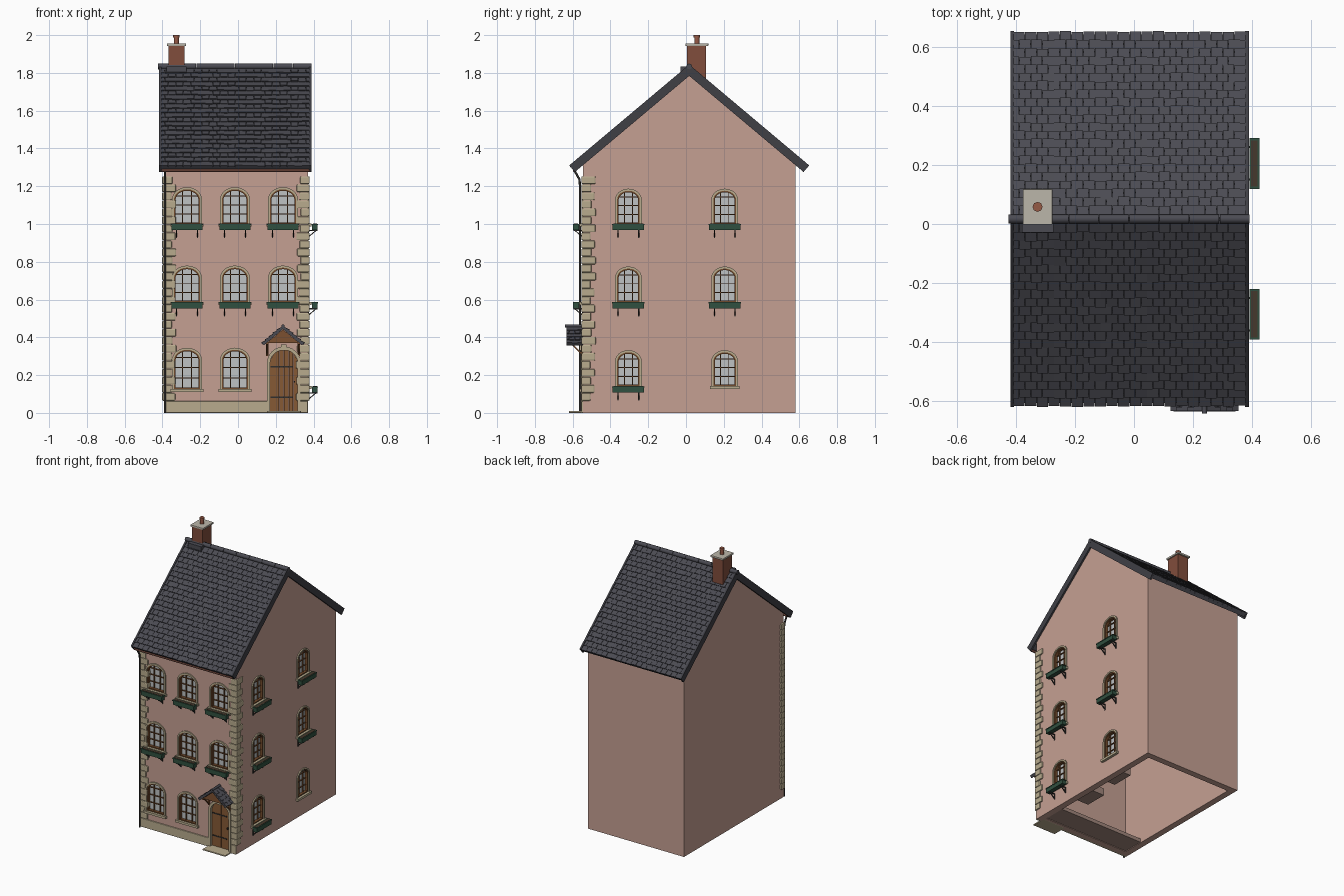
import bpy, bmesh, math, random
from mathutils import Matrix, Vector

if "Cube" in bpy.data.objects:
    bpy.data.objects.remove(bpy.data.objects["Cube"])
random.seed(4)

PINK, SLATE, STONE = (.56, .35, .29), (.07, .07, .085), (.48, .41, .27)
WOOD, GREEN, BRICK = (.17, .07, .025), (.03, .08, .05), (.22, .075, .045)
GLASS, IRON = (.52, .54, .55), (.03, .028, .026)
X0, X1, Y0, Y1 = -.39, .37, -.545, .58      # wall faces
RY, EZ, RZ = .017, 1.283, 1.80              # ridge y, eave and ridge underside

def frame(o, u, d, z):
    m = Matrix((u, d, z)).transposed().to_4x4()
    m.translation = o
    return m

WORLD = Matrix.Identity(4)
FRONT = frame((0, Y0, 0), (1, 0, 0), (0, -1, 0), (0, 0, 1))   # u along wall, d outwards
RIGHT = frame((X1, 0, 0), (0, 1, 0), (1, 0, 0), (0, 0, 1))
ACROSS = frame((0, 0, 0), (0, 1, 0), (1, 0, 0), (0, 0, 1))    # profile in y-z

def solid(bm, M, pts, d0, d1):
    a, b = [[bm.verts.new(M @ Vector((u, d, z))) for u, z in pts] for d in (d0, d1)]
    bm.faces.new(a); bm.faces.new(b)
    for i in range(len(pts)):
        bm.faces.new((a[i-1], a[i], b[i], b[i-1]))

def box(bm, M, u0, u1, d0, d1, z0, z1):
    solid(bm, M, [(u0, z0), (u1, z0), (u1, z1), (u0, z1)], d0, d1)

def ring(bm, M, outer, inner, d0, d1):
    loops = [[bm.verts.new(M @ Vector((u, d, z))) for u, z in p]
             for p, d in ((outer, d0), (outer, d1), (inner, d1), (inner, d0))]
    for k in range(4):
        a, b = loops[k-1], loops[k]
        for i in range(len(a)):
            bm.faces.new((a[i-1], a[i], b[i], b[i-1]))

def arch(c, w, z0, zt, rise, n=12):
    arc = [(c + w*math.cos(math.pi*i/n), zt - rise + rise*math.sin(math.pi*i/n)) for i in range(n+1)]
    return [(c - w, z0), (c + w, z0)] + arc

def make(name, bm, color, bevel=0):
    bmesh.ops.recalc_face_normals(bm, faces=bm.faces)
    me = bpy.data.meshes.new(name)
    bm.to_mesh(me); bm.free()
    ob = bpy.data.objects.new(name, me)
    bpy.context.collection.objects.link(ob)
    paint(ob, color)
    if bevel:
        m = ob.modifiers.new("bevel", 'BEVEL')
        m.width, m.segments = bevel, 2
    return ob

def paint(ob, color):
    key = "mat_%.3f_%.3f_%.3f" % color
    mat = bpy.data.materials.get(key) or bpy.data.materials.new(key)
    mat.diffuse_color = (*color, 1)
    mat.use_nodes = True
    mat.node_tree.nodes["Principled BSDF"].inputs["Base Color"].default_value = mat.diffuse_color
    ob.data.materials.append(mat)

def pipe(name, pts, r, color):
    cu = bpy.data.curves.new(name, 'CURVE')
    cu.dimensions, cu.bevel_depth, cu.bevel_resolution, cu.use_fill_caps = '3D', r, 2, True
    sp = cu.splines.new('POLY')
    sp.points.add(len(pts) - 1)
    for p, co in zip(sp.points, pts):
        p.co = (*co, 1)
    ob = bpy.data.objects.new(name, cu)
    bpy.context.collection.objects.link(ob)
    paint(ob, color)

def slope(bm, M, L, a0, a1, rows, cols, t):
    """Roof pitch: base board plus overlapping slates. u up the slope, d along it, z normal."""
    box(bm, M, 0, L + t*.8, a0, a1, 0, t)
    p, w = L/rows, (a1 - a0)/cols
    for r in range(rows):
        for c in range(cols + r % 2):
            d0 = max(a0, a0 + (c - .5*(r % 2))*w)
            d1 = min(a1, a0 + (c + 1 - .5*(r % 2))*w)
            s = r*p - random.uniform(.001, .005)
            h = t + random.uniform(.011, .014)
            solid(bm, M, [(s, t-.002), (s, h), (s+p*1.25, t+.005), (s+p*1.25, t-.002)], d0+.0008, d1-.0008)

# windows: shared bmeshes collect the repeated parts
cut, trim, wood, glass, boxes, soil, iron = [bmesh.new() for _ in range(7)]
def window(M, c, w, z0, zt, planter):
    A = lambda k, lo=0: arch(c, w - k, z0 + lo, zt - k, w*.85 - k)
    solid(cut, M, A(.01), -.03, .05)
    ring(trim, M, A(0), A(.011), -.02, .008)
    ring(wood, M, A(.010), A(.019, .009), -.026, .001)
    solid(glass, M, A(.012), -.03, -.02)
    for k in (-1, 1):
        box(wood, M, c+k*w*.3-.0025, c+k*w*.3+.0025, -.021, -.011, z0, zt - .018)
    for k in (.27, .52, .76):
        z = z0 + k*(zt - z0)
        box(wood, M, c - w + .014, c + w - .014, -.021, -.012, z - .0025, z + .0025)
    box(trim, M, c - w - .008, c + w + .008, -.02, .018, z0 - .014, z0 + .002)
    if planter:
        box(boxes, M, c - .083, c + .083, .022, .052, z0 - .032, z0)
        box(boxes, M, c - .086, c + .086, .02, .054, z0 - .005, z0 + .001)
        box(soil, M, c - .078, c + .078, .026, .048, z0 - .01, z0 + .003)
        for k in (c - .055, c + .055):
            box(iron, M, k-.003, k+.003, 0, .05, z0 - .037, z0 - .031)
            box(iron, M, k-.003, k+.003, 0, .005, z0 - .075, z0 - .031)
            S = M @ Matrix.Translation((k, .003, z0 - .068)) @ Matrix.Rotation(math.radians(40), 4, 'X')
            box(iron, S, -.0025, .0025, 0, .052, -.0025, .0025)

for x in (-.27, -.016, .238):
    for z0, zt in ((1.0, 1.195), (.585, .78), (.125, .345)):
        if z0 > .2 or x < .2:
            window(FRONT, x, .08, z0, zt, z0 > .2)
for y in (-.305, .205):
    for z0, zt in ((1.0, 1.187), (.585, .775), (.14, .332)):
        window(RIGHT, y, .071, z0, zt, z0 > .2 or y < 0)

# door
DX, DW, DT = .243, .075, .335
solid(cut, FRONT, arch(DX, DW, -.02, DT, .07), -.03, .05)
ring(trim, FRONT, arch(DX, DW + .014, 0, DT + .016, .085), arch(DX, DW - .002, .001, DT - .002, .07), -.02, .012)
box(trim, FRONT, DX - .015, DX + .015, 0, .018, DT - .006, DT + .026)
door = bmesh.new()
top = lambda u: DT - .07 + .07*math.sqrt(max(0, 1 - (u/DW)**2))
for i in range(6):
    a, b = -DW + i*DW/3 + .001, -DW + (i + 1)*DW/3 - .001
    solid(door, FRONT, [(DX+a, .008), (DX+b, .008), (DX+b, top(b)), (DX+a, top(a))], -.028, -.008)
make("door_planks", door, (.24, .1, .035))
for z in (.08, .24):
    box(iron, FRONT, DX - .07, DX + .045, -.01, -.005, z, z + .008)
box(iron, FRONT, DX + .05, DX + .06, -.01, .004, .16, .17)

# house shell, hollow and open underneath
walls = bmesh.new()
k = (RZ - EZ)/.615
solid(walls, ACROSS, [(Y0, 0), (Y1, 0), (Y1, EZ + k*(RY+.615-Y1)), (RY, RZ), (Y0, EZ + k*(Y0-RY+.615))], X0, X1)
box(cut, WORLD, X0+.045, X1-.045, Y0+.05, Y1-.045, -.1, 1.25)
shell, cutter = make("walls", walls, PINK), make("opening_cutter", cut, PINK)
cutter.hide_render = True
mod = shell.modifiers.new("openings", 'BOOLEAN')
mod.operation, mod.solver, mod.object = 'DIFFERENCE', 'EXACT', cutter
bpy.context.view_layer.objects.active = shell
bpy.ops.object.modifier_apply(modifier=mod.name)
bpy.data.objects.remove(cutter)

inside = bmesh.new()
box(inside, WORLD, X0+.04, X1-.04, Y0+.045, Y0+.2, .004, .03)
for i in range(2):
    box(inside, WORLD, .1 - .1*i, X1-.04, Y0+.2+.15*i, Y0+.36+.15*i, .12*(i+1), .12*(i+1)+.05)
make("inner_floor_and_steps", inside, (.35, .24, .2))

for name, bm, col in (("stone_surrounds", trim, STONE), ("window_frames", wood, WOOD), ("window_panes", glass, GLASS),
                      ("flower_boxes", boxes, GREEN), ("flower_box_soil", soil, (.06, .04, .025)), ("ironwork", iron, IRON)):
    make(name, bm, col)

# plinth and doorstep
base = bmesh.new()
box(base, FRONT, X0, DX - DW - .012, -.01, .008, 0, .062)
box(base, FRONT, DX + DW + .012, X1, -.01, .008, 0, .062)
box(base, FRONT, DX - .09, DX + .09, -.03, .075, 0, .01)
make("plinth_and_doorstep", base, STONE, .003)

# corner quoins, alternating long and short
quoins = bmesh.new()
for i in range(28):
    z = .064 + i*.0425
    a, b = ((.06, .042), (.042, .065))[i % 2]
    j = random.uniform(-.004, .004)
    box(quoins, WORLD, X1 - a + j, X1 + .009, Y0 - .009, Y0 + b + j, z, z + .041)
    box(quoins, WORLD, X0 - .012, X0 + a + j, Y0 - .009, Y0 + .035, z, z + .041)
make("quoins", quoins, STONE, .006)

# main roof
L = math.hypot(.615, RZ - EZ)
co, si = .615/L, (RZ - EZ)/L
roof, verge = bmesh.new(), bmesh.new()
for s in (-1, 1):
    M = frame((0, RY + s*.61, EZ + .004), (0, -s*co, si), (1, 0, 0), (0, s*si, co))
    slope(roof, M, L, -.408, .378, 22, 20, .02)
    for x in (-.418, .376):
        box(verge, M, -.004, L + .02, x, x + .012, -.012, .034)
make("roof_slates", roof, SLATE)
make("roof_verges", verge, (.05, .05, .06))
for i in range(8):
    x = -.424 + i*.102
    pipe("ridge_tile", [(x, RY, RZ + .034), (x + .1, RY, RZ + .034)], .0155 , SLATE)

# gutter and downpipe
pipe("gutter", [(-.405, -.59, 1.284), (.378, -.59, 1.284)], .009, (.13, .05, .035))
pipe("downpipe", [(-.386, -.59, 1.28), (-.386, -.578, 1.262), (-.386, -.564, 1.235), (-.386, -.561, 1.2), (-.386, -.561, .0)], .006, IRON)

# door canopy
canopy, gable = bmesh.new(), bmesh.new()
CZ, CE, CW = .448, .362, .1
cl = math.hypot(CW, CZ - CE)
for s in (-1, 1):
    c, n = CW/cl, (CZ - CE)/cl
    M = frame((.238 + s*CW, Y0, CE - .004), (-s*c, 0, n), (0, -1, 0), (s*n, 0, c))
    slope(canopy, M, cl, 0, .088, 5, 3, .008)
    x = .238 + s*.083
    box(gable, FRONT, x - .006, x + .006, 0, .01, .3, .37)
    box(gable, FRONT, x - .006, x + .006, 0, .075, .362, .374)
    S = FRONT @ Matrix.Translation((x, .004, .308)) @ Matrix.Rotation(math.radians(45), 4, 'X')
    box(gable, S, -.004, .004, 0, .085, -.004, .004)
solid(gable, FRONT, [(.238-.085, .37), (.238+.085, .37), (.238, .442)], .06, .072)
make("canopy_slates", canopy, SLATE)
make("canopy_timber", gable, (.2, .08, .03))
pipe("canopy_ridge", [(.238, Y0, CZ + .012), (.238, Y0 - .095, CZ + .012)], .0085, SLATE)

# chimney
stack, cap, flash = bmesh.new(), bmesh.new(), bmesh.new()
box(stack, WORLD, -.368, -.284, .005, .107, 1.72, 1.945)
make("chimney_stack", stack, BRICK)
box(cap, WORLD, -.376, -.276, -.002, .118, 1.943, 1.956)
make("chimney_cap", cap, (.5, .47, .4), .002)
box(flash, WORLD, -.378, -.272, -.028, .008, 1.79, 1.835)
make("chimney_flashing", flash, SLATE)
pipe("chimney_pot", [(-.326, .058, 1.95), (-.326, .058, 1.99)], .014, (.3, .1, .06))
pipe("chimney_pot_rim", [(-.326, .058, 1.988), (-.326, .058, 2.0)], .017, (.3, .1, .06))
